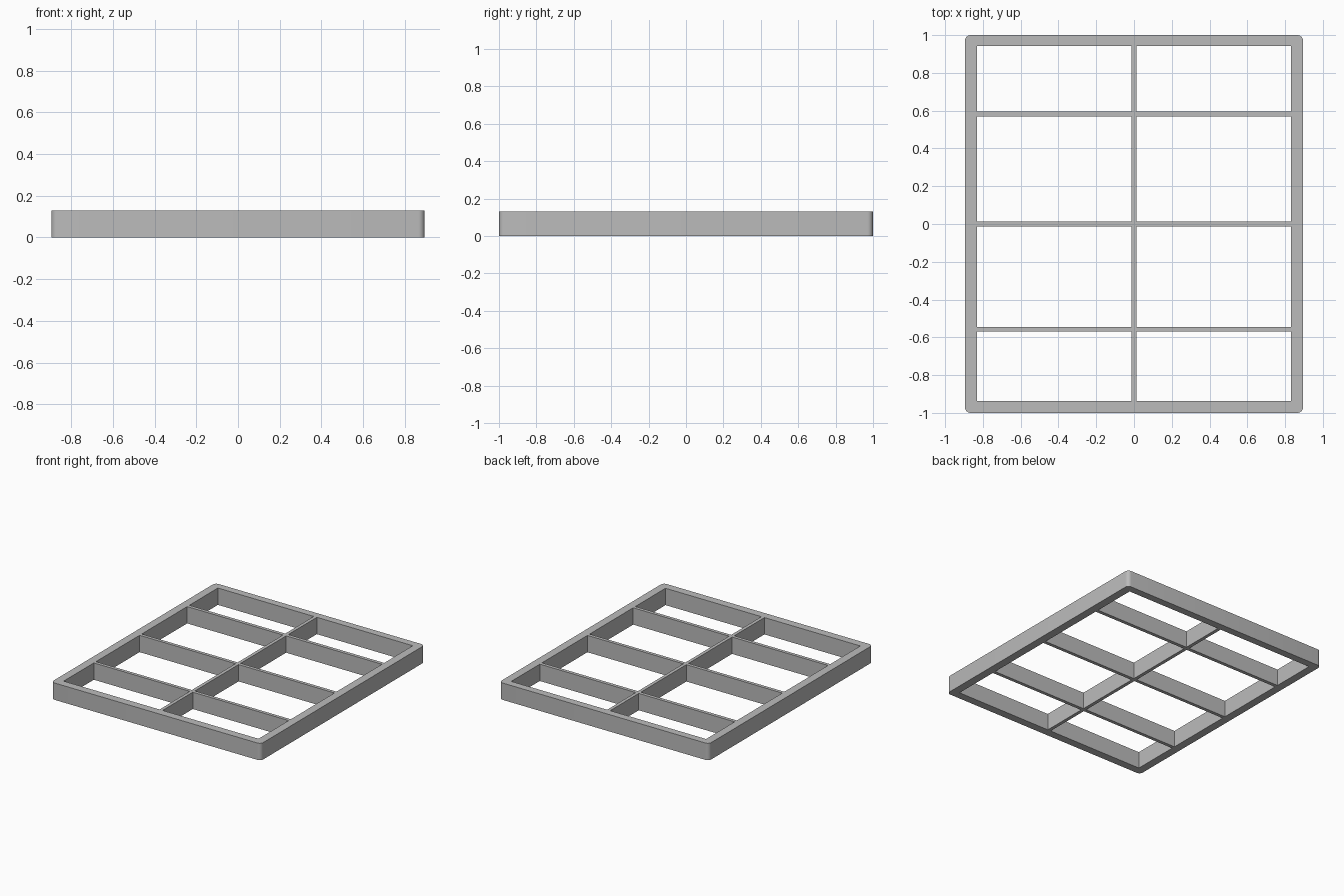
import bpy, bmesh, math

if "Cube" in bpy.data.objects:
    bpy.data.objects.remove(bpy.data.objects["Cube"])

HEIGHT = 0.13
OUT_X, OUT_Y, RADIUS, STEPS = 0.895, 1.0, 0.03, 6

# Openings: clear spans between the rim and the dividers
COLUMNS = [(-0.832, -0.013), (0.013, 0.832)]
ROWS = [(-0.938, -0.57), (-0.544, -0.012), (0.014, 0.568), (0.595, 0.943)]

grey = bpy.data.materials.new("plain_grey")
grey.diffuse_color = (0.5, 0.5, 0.5, 1)
grey.use_nodes = True
grey.node_tree.nodes["Principled BSDF"].inputs["Base Color"].default_value = grey.diffuse_color


def rounded_outline():
    """Outer rim outline with rounded corners."""
    pts = []
    for k, (sx, sy) in enumerate([(1, 1), (-1, 1), (-1, -1), (1, -1)]):
        for i in range(STEPS + 1):
            a = math.radians(90 * (k + i / STEPS))
            pts.append((sx * (OUT_X - RADIUS) + RADIUS * math.cos(a),
                        sy * (OUT_Y - RADIUS) + RADIUS * math.sin(a)))
    return pts


def add_loop(curve, pts):
    spline = curve.splines.new('POLY')
    spline.points.add(len(pts) - 1)
    for p, (x, y) in zip(spline.points, pts):
        p.co = (x, y, 0, 1)
    spline.use_cyclic_u = True


# Flat profile: rim outline with one hole per opening, extruded to full height
profile = bpy.data.curves.new("divided_frame", 'CURVE')
profile.dimensions = '2D'
profile.fill_mode = 'BOTH'
profile.extrude = HEIGHT / 2
add_loop(profile, rounded_outline())
for x0, x1 in COLUMNS:
    for y0, y1 in ROWS:
        add_loop(profile, [(x0, y0), (x0, y1), (x1, y1), (x1, y0)])

frame = bpy.data.objects.new("divided_frame", profile)
bpy.context.collection.objects.link(frame)
frame.location.z = HEIGHT / 2
bpy.context.view_layer.objects.active = frame
frame.select_set(True)
bpy.ops.object.convert(target='MESH')
frame = bpy.context.object

# Weld the caps to the walls and make the solid consistent
bm = bmesh.new()
bm.from_mesh(frame.data)
bmesh.ops.remove_doubles(bm, verts=bm.verts, dist=0.0005)
bmesh.ops.recalc_face_normals(bm, faces=bm.faces)
bm.to_mesh(frame.data)
bm.free()
frame.data.materials.clear()
frame.data.materials.append(grey)
bpy.ops.object.shade_smooth_by_angle(angle=math.radians(30))
